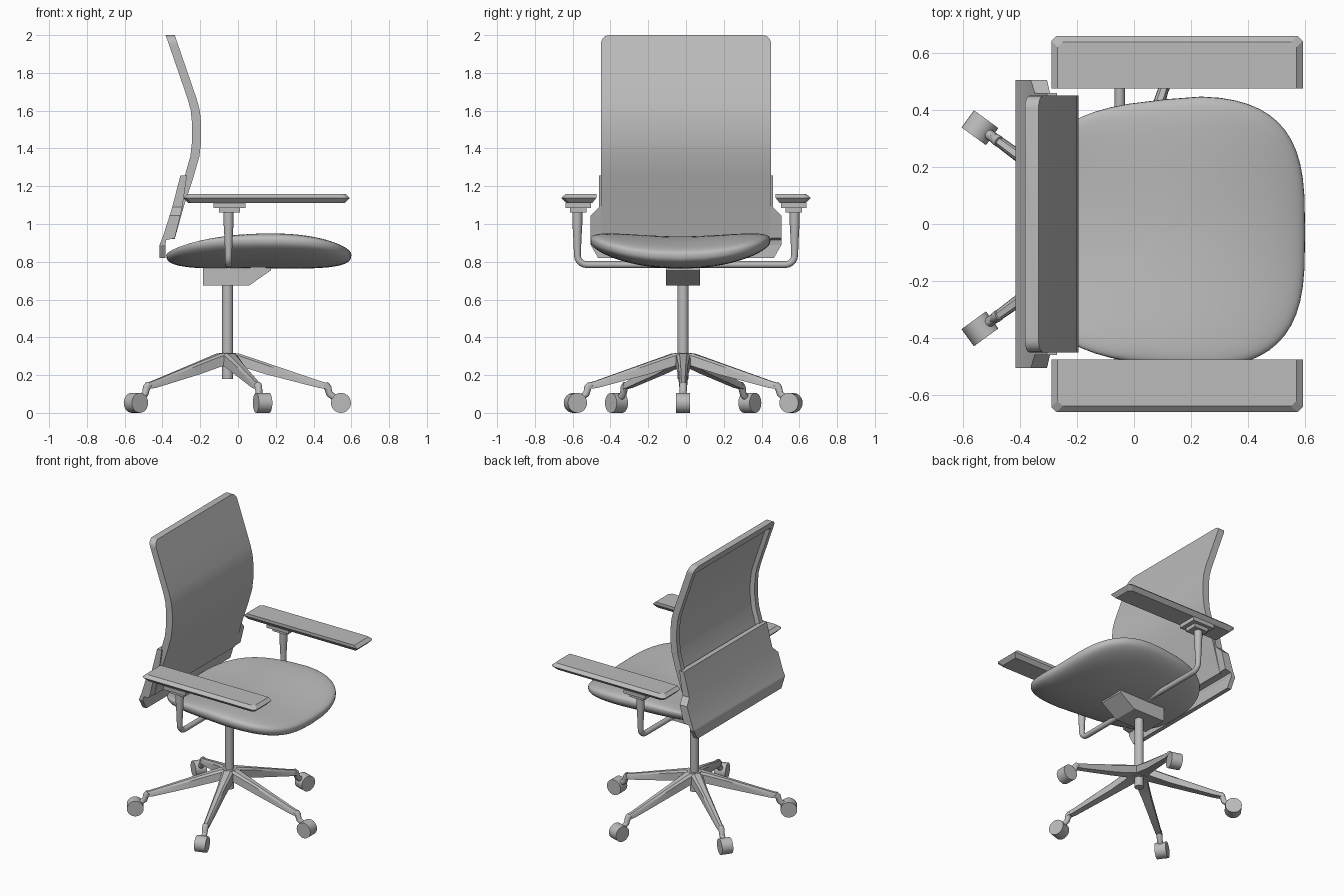
import bpy, bmesh
from math import sin, cos, pi, radians
from mathutils import Matrix, Vector

old = bpy.data.objects.get("Cube")
if old:
    bpy.data.objects.remove(old)

grey = bpy.data.materials.new("plain grey")
grey.use_nodes = True
GREY = (0.5, 0.5, 0.5, 1)
grey.diffuse_color = GREY
grey.node_tree.nodes["Principled BSDF"].inputs["Base Color"].default_value = GREY

AXIS = Vector((-0.055, -0.015, 0))  # swivel axis of the base


def loft(name, rings, angle=35, matrix=None):
    """Skin a list of closed rings, cap both ends."""
    bm = bmesh.new()
    rows = [[bm.verts.new(p) for p in ring] for ring in rings]
    n = len(rows[0])
    for a, b in zip(rows, rows[1:]):
        for i in range(n):
            j = (i + 1) % n
            bm.faces.new((a[i], a[j], b[j], b[i]))
    bm.faces.new(rows[0])
    bm.faces.new(rows[-1])
    bmesh.ops.remove_doubles(bm, verts=bm.verts, dist=1e-5)
    bmesh.ops.recalc_face_normals(bm, faces=bm.faces)
    if matrix:
        bm.transform(matrix)
    mesh = bpy.data.meshes.new(name)
    bm.to_mesh(mesh)
    bm.free()
    mesh.materials.append(grey)
    ob = bpy.data.objects.new(name, mesh)
    bpy.context.collection.objects.link(ob)
    bpy.ops.object.select_all(action='DESELECT')
    ob.select_set(True)
    bpy.context.view_layer.objects.active = ob
    bpy.ops.object.shade_smooth_by_angle(angle=radians(angle))
    return ob


def tube(name, points, radii, sides=16, matrix=None):
    """Round tube through points, each ring facing along the path."""
    pts = [Vector(p) for p in points]
    rings = []
    for i, p in enumerate(pts):
        d = (pts[min(i + 1, len(pts) - 1)] - pts[max(i - 1, 0)]).normalized()
        u = d.cross(Vector((1, 0, 0)))
        if u.length < 0.1:
            u = d.cross(Vector((0, 1, 0)))
        u.normalize()
        v = d.cross(u)
        rings.append([p + radii[i] * (u * cos(2 * pi * k / sides) + v * sin(2 * pi * k / sides))
                      for k in range(sides)])
    return loft(name, rings, 40, matrix)


def box(name, x0, x1, y0, y1, z0, z1):
    return loft(name, [[(x0, y0, z), (x1, y0, z), (x1, y1, z), (x0, y1, z)] for z in (z0, z1)])


def interp(table, t):
    for (a, *va), (b, *vb) in zip(table, table[1:]):
        if t <= b:
            f = max(0, (t - a) / (b - a))
            return [p + (q - p) * f for p, q in zip(va, vb)]
    return table[-1][1:]


def spow(v, e):
    return (1 if v >= 0 else -1) * abs(v) ** e


# Seat cushion: a rounded-square pillow, raised at the sides, narrower at the rear
def seat_point(phi, th):
    r = sin(phi) ** 0.6
    h = spow(cos(phi), 0.75)
    sx, sy = spow(cos(th), 0.62) * r, spow(sin(th), 0.62) * r
    x = 0.11 + 0.49 * sx
    y = -0.03 + 0.48 * sy * (1 - 0.11 * max(0, 0.3 - sx) ** 1.2)
    mid = 0.85 + 0.065 * sy * sy - 0.015 * sx * sx
    drop = 0.05 * (sx - 0.2) ** 2 if h > 0 else 0
    thick = 0.085 - 0.015 * sy * sy
    return (x, y, mid + h * (thick - drop))


steps = [0.001 + (pi - 0.002) * k / 28 for k in range(29)]
loft("seat", [[seat_point(p, 2 * pi * k / 56) for k in range(56)] for p in steps], 70)

# Backrest: bent panel with rounded top corners and a recessed rear
FRONT = [(0.92, -0.335), (1.1, -0.285), (1.25, -0.235), (1.36, -0.204), (1.44, -0.195),
         (1.53, -0.195), (1.6, -0.202), (1.66, -0.218), (1.8, -0.266), (2.0, -0.335)]
R = 0.045
corner = [(2 - R + R * sin(a), 0.45 - R + R * cos(a)) for a in [k * pi / 12 for k in range(7)]]
rows = [(z, 0.45, True) for z, _ in FRONT[:-1]] + [(1.94, 0.45, True), (1.95, 0.45, False)]
rows += [(z, h, False) for z, h in corner]
rings = []
for z, h, sunk in rows:
    f = interp(FRONT, z)[0]
    back = f - 0.048
    deep = f - 0.02 if sunk else back
    half = [(f, h), (back, h), (back, h - 0.035), (deep, h - 0.045)]
    rings.append([(x, y, z) for x, y in half] + [(x, -y, z) for x, y in reversed(half)])
loft("backrest", rings, 25)

# Lumbar plate: folded sheet behind the backrest (height, rear x, front x, half width)
PLATE = [(0.82, -0.415, -0.385, 0.465), (0.89, -0.415, -0.385, 0.505), (0.915, -0.405, -0.38, 0.505),
         (0.925, -0.4, -0.335, 0.505), (1.045, -0.362, -0.305, 0.505), (1.09, -0.348, -0.295, 0.46),
         (1.257, -0.305, -0.27, 0.46)]
loft("lumbar_plate", [[(a, -w, z), (b, -w, z), (b, w, z), (a, w, z)] for z, a, b, w in PLATE], 10)

# Tilt mechanism under the seat
PROFILE = [(-0.185, 0.675), (0.06, 0.675), (0.175, 0.755), (0.175, 0.78), (-0.185, 0.78)]
loft("tilt_mechanism", [[(x, y, z) for x, z in PROFILE] for y in (-0.106, 0.074)], 10)

# Gas column
tube("column", [AXIS + Vector((0, 0, z)) for z in (0.18, 0.69)], [0.029] * 2, 24)

# Arm supports: one cross bar turning up into a tapered post on each side
for side, s in (("left", 1), ("right", -1)):
    bend = [(0.525 + 0.05 * sin(a), 0.835 - 0.05 * cos(a)) for a in [k * pi / 10 for k in range(6)]]
    path = [(0, 0.785)] + bend + [(0.575, 0.93), (0.575, 1.0), (0.575, 1.07)]
    tube(side + "_arm_support", [(-0.05, s * y, z) for y, z in path],
         [0.018] * 7 + [0.022, 0.026, 0.027])
    for part, e, z0, z1 in (("lower", 0.055, 1.06, 1.087), ("upper", 0.085, 1.085, 1.112)):
        box(f"{side}_armrest_{part}_mount", -0.045 - e, -0.045 + e,
            s * 0.57 - e * 0.8, s * 0.57 + e * 0.8, z0, z1)
    # Armrest pad with bevelled ends and outer edge
    pad = []
    for z, d, inner in ((1.112, 0.025, 0.495), (1.138, 0.0, 0.475), (1.158, 0.022, 0.475)):
        x0, x1, y1, c = -0.29 + d, 0.592 - d, 0.66 - d, 0.018
        pad.append([(x, s * y, z) for x, y in ((x0, inner), (x1, inner), (x1, y1 - c),
                                               (x1 - c, y1), (x0 + c, y1), (x0, y1 - c))])
    loft(side + "_armrest", pad, 10)

# Five-star base: tapered legs with casters (radius, bottom, top, half width)
LEG = [(0.0, 0.25, 0.32, 0.045), (0.06, 0.248, 0.314, 0.04), (0.2, 0.205, 0.267, 0.028),
       (0.48, 0.133, 0.172, 0.02), (0.535, 0.125, 0.155, 0.018)]
for i in range(5):
    m = Matrix.Translation(AXIS) @ Matrix.Rotation(radians(72 * i), 4, 'Z')
    loft(f"base_leg_{i + 1}",
         [[(r, -w, a), (r, w, a), (r, w * 0.9, b - 0.012), (r, w * 0.5, b),
           (r, -w * 0.5, b), (r, -w * 0.9, b - 0.012)] for r, a, b, w in LEG], 30, m)
    tube(f"caster_stem_{i + 1}", [(0.515, 0, 0.15), (0.53, 0, 0.135), (0.54, 0, 0.1), (0.575, 0, 0.075)],
         [0.02, 0.02, 0.018, 0.018], 12, m)
    tube(f"caster_wheel_{i + 1}", [(0.6, y, 0.053) for y in (-0.037, -0.0369, 0.0369, 0.037)],
         [0.047, 0.053, 0.053, 0.047], 24, m)
tube("base_hub", [AXIS + Vector((0, 0, z)) for z in (0.245, 0.318)], [0.05, 0.045], 20)
